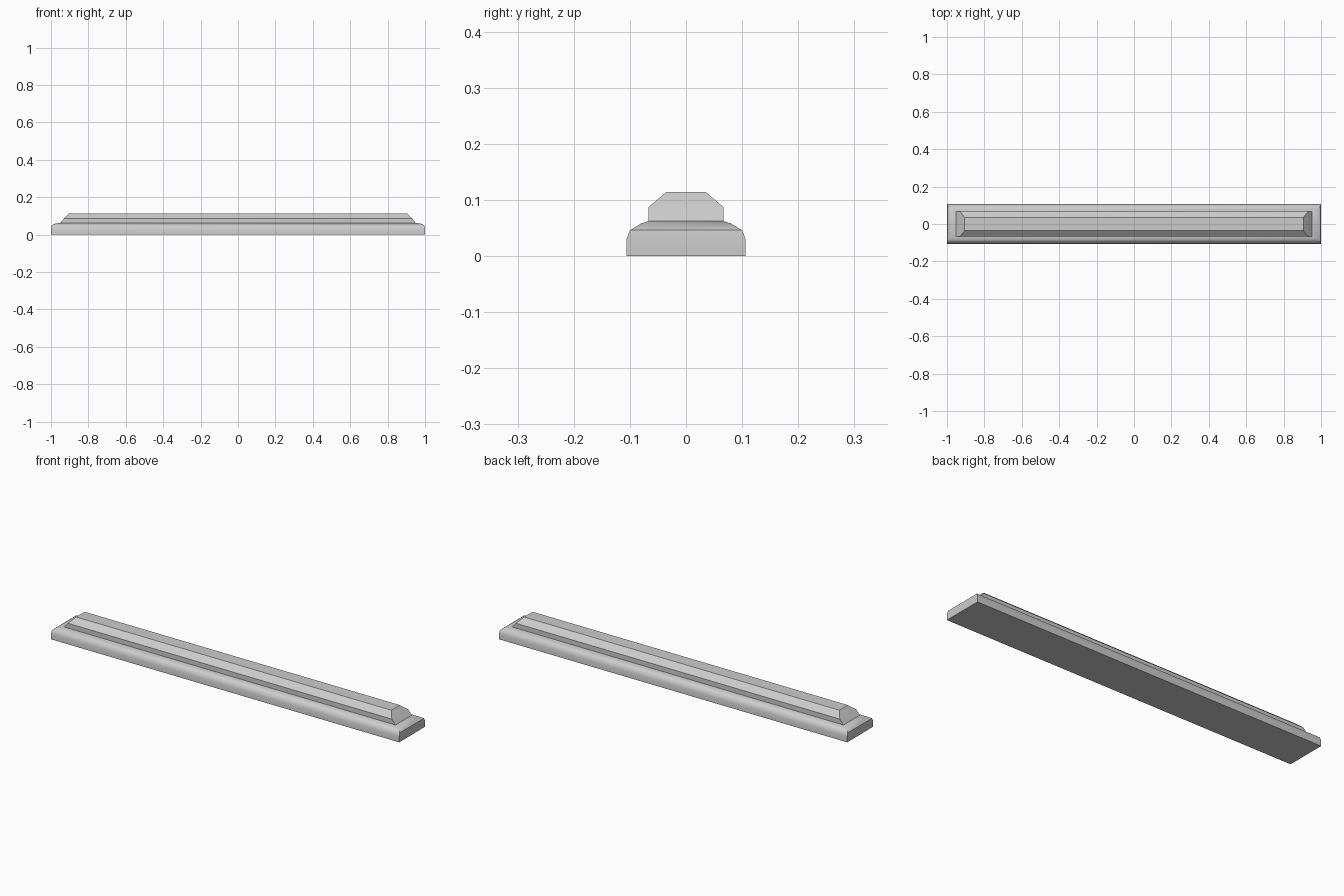
import bpy, bmesh
from math import radians

if "Cube" in bpy.data.objects:
    bpy.data.objects.remove(bpy.data.objects["Cube"])


def loft(name, rings, smooth=None):
    """Stack of rectangles (half_x, half_y, z) joined into a closed solid."""
    bm = bmesh.new()
    loops = [[bm.verts.new((sx * hx, sy * hy, z))
              for sx, sy in ((-1, -1), (1, -1), (1, 1), (-1, 1))]
             for hx, hy, z in rings]
    for low, high in zip(loops, loops[1:]):
        for i in range(4):
            j = (i + 1) % 4
            bm.faces.new((low[i], low[j], high[j], high[i]))
    bm.faces.new(loops[0][::-1])
    bm.faces.new(loops[-1])
    mesh = bpy.data.meshes.new(name)
    bm.to_mesh(mesh)
    bm.free()
    obj = bpy.data.objects.new(name, mesh)
    bpy.context.collection.objects.link(obj)
    if smooth:
        bpy.ops.object.select_all(action='DESELECT')
        obj.select_set(True)
        bpy.context.view_layer.objects.active = obj
        bpy.ops.object.shade_smooth_by_angle(angle=radians(smooth))
    return obj


# Rounded base plinth
loft("base", [
    (1.0, 0.106, 0.0),
    (1.0, 0.106, 0.03),
    (0.998, 0.100, 0.046),
    (0.982, 0.080, 0.058),
    (0.955, 0.067, 0.062),
], smooth=40)

# Raised cap: straight sides, chamfered shoulders, sloping ends
loft("raised_cap", [
    (0.953, 0.067, 0.060),
    (0.930, 0.067, 0.087),
    (0.905, 0.035, 0.114),
])
